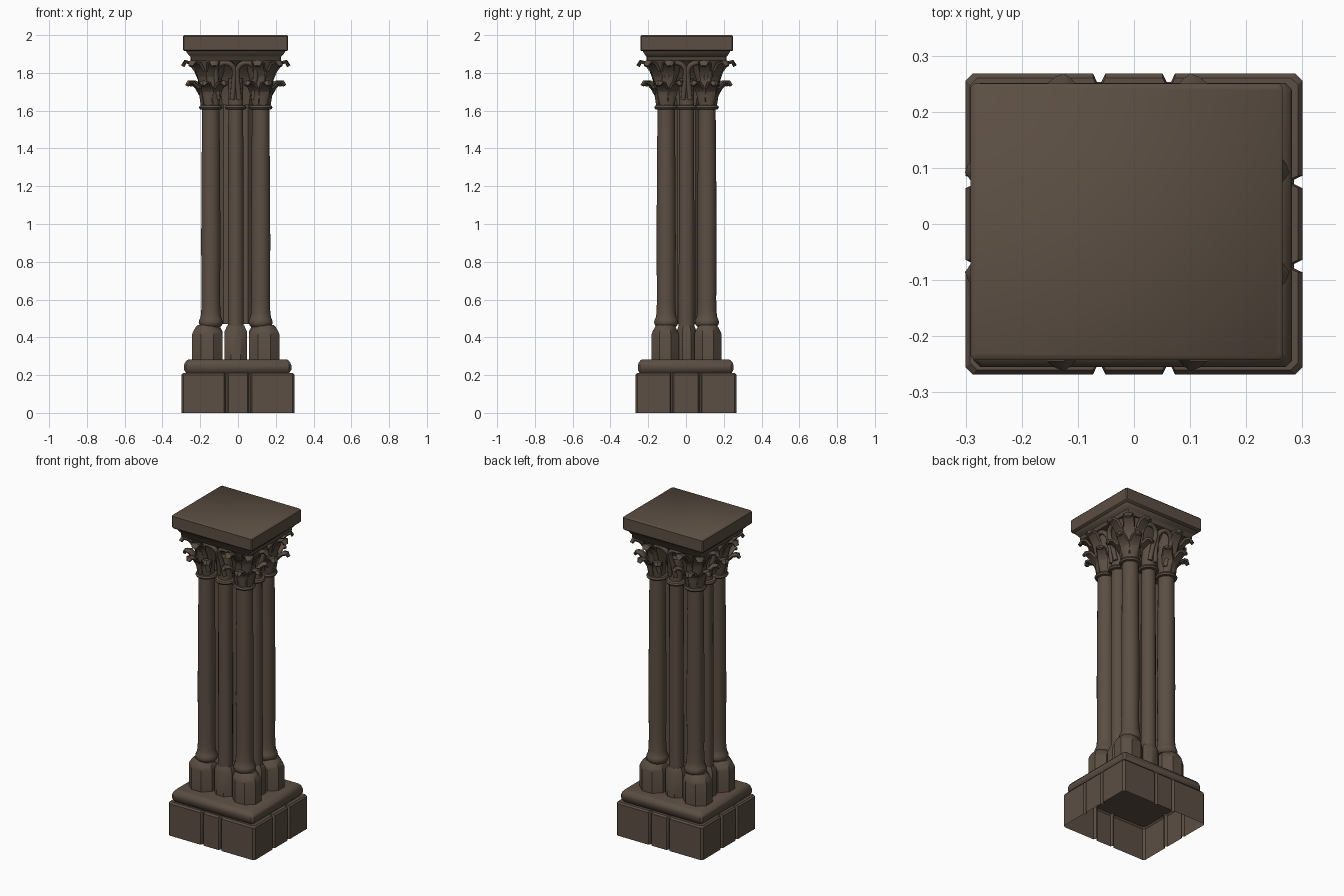
import bpy, bmesh, math
from mathutils import Vector

if "Cube" in bpy.data.objects:
    bpy.data.objects.remove(bpy.data.objects["Cube"])

stone = bpy.data.materials.new("dark brown stone")
stone.diffuse_color = (0.105, 0.077, 0.056, 1)
stone.use_nodes = True
stone.node_tree.nodes["Principled BSDF"].inputs["Base Color"].default_value = stone.diffuse_color
CX, CY = -0.012, 0.003          # the shaft cluster sits slightly off the plinth centre


def finish(bm, name, angle=40):
    bmesh.ops.recalc_face_normals(bm, faces=bm.faces)
    for f in bm.faces:
        f.smooth = True
    me = bpy.data.meshes.new(name)
    bm.to_mesh(me)
    bm.free()
    me.set_sharp_from_angle(angle=math.radians(angle))
    me.materials.append(stone)
    ob = bpy.data.objects.new(name, me)
    bpy.context.collection.objects.link(ob)
    return ob


def loft(name, rings, bottom=True, top=True, angle=40):
    """Skin a list of closed point rings."""
    bm = bmesh.new()
    vs = [[bm.verts.new(p) for p in r] for r in rings]
    n = len(rings[0])
    for a, b in zip(vs, vs[1:]):
        for i in range(n):
            j = (i + 1) % n
            bm.faces.new((a[i], a[j], b[j], b[i]))
    if bottom:
        bm.faces.new(vs[0][::-1])
    if top:
        bm.faces.new(vs[-1])
    return finish(bm, name, angle)


def lathe(name, profile, cx, cy, n=20, sy=1.0):
    off = math.pi / n
    k = 1 / math.cos(off)       # keep flats at the given radius
    loft(name, [[(cx + r * k * math.cos(off + 2 * math.pi * i / n),
                  cy + sy * r * k * math.sin(off + 2 * math.pi * i / n), z)
                 for i in range(n)] for r, z in profile])


def rect_ring(cx, cy, hx, hy, z, c=0.006):
    pts = [(hx, -hy + c), (hx, hy - c), (hx - c, hy), (-hx + c, hy),
           (-hx, hy - c), (-hx, -hy + c), (-hx + c, -hy), (hx - c, -hy)]
    return [(cx + x, cy + y, z) for x, y in pts]


def stack(name, cx, cy, levels, c=0.006, angle=40):
    loft(name, [rect_ring(cx, cy, hx, hy, z, c) for hx, hy, z in levels], angle=angle)


# Plinth: hollow underneath, three blocks per side parted by V grooves
def plinth_ring(s, z):
    hx, hy, c, d, w = 0.30 - s, 0.268 - s, 0.012, 0.015, 0.011
    pts = []
    for k, (half, dist) in enumerate(((hx, hy), (hy, hx), (hx, hy), (hy, hx))):
        g = 0.062 if k % 2 == 0 else 0.075
        side = [(-half + c, 0)]
        for m in (-g, g):
            side += [(m - w, 0), (m - w * 0.35, d), (m + w * 0.35, d), (m + w, 0)]
        side += [(half - c, 0)]
        a = k * math.pi / 2
        for u, e in side:
            v = -(dist - e)
            pts.append((u * math.cos(a) - v * math.sin(a),
                        u * math.sin(a) + v * math.cos(a), z))
    return pts


loft("plinth_blocks", [plinth_ring(0, 0), plinth_ring(0, 0.2), plinth_ring(0.008, 0.21)],
     bottom=False, angle=25)

# Rounded moulding over the plinth
stack("plinth_moulding", -0.002, -0.002,
      [(0.272, 0.243, 0.208), (0.277, 0.248, 0.218), (0.284, 0.253, 0.228), (0.284, 0.253, 0.252),
       (0.279, 0.249, 0.266), (0.268, 0.238, 0.279), (0.262, 0.232, 0.282)], 0.012)

# Inner core behind the shafts
stack("shaft_core", CX, CY, [(0.085, 0.068, 0.47), (0.085, 0.068, 1.66)], 0.02)

PED = [(0.08, 0.28), (0.08, 0.415), (0.075, 0.43), (0.06, 0.455), (0.05, 0.465)]
SHAFT = [(0.05, 0.455), (0.06, 0.465), (0.064, 0.48), (0.06, 0.495), (0.055, 0.505),
         (0.051, 0.53), (0.049, 0.6), (0.051, 0.9), (0.049, 1.25), (0.046, 1.61)]
RING = [(0.046, 1.605), (0.058, 1.608), (0.063, 1.617), (0.058, 1.627), (0.046, 1.631)]
BELL = [(0.046, 1.62), (0.048, 1.70), (0.058, 1.77), (0.078, 1.83), (0.098, 1.87)]


# Leaf: ridged strip swept along (outward, height, half width) stations
def leaf(name, cx, cy, ang, path, t=0.012):
    out = Vector((math.cos(ang), math.sin(ang), 0))
    side = Vector((-out.y, out.x, 0))
    rings = []
    for i, (r, z, w) in enumerate(path):
        a, b = path[max(i - 1, 0)], path[min(i + 1, len(path) - 1)]
        tan = (out * (b[0] - a[0]) + Vector((0, 0, b[1] - a[1]))).normalized()
        nor = side.cross(tan) * -1
        if i < 2 and nor.dot(out) < 0:
            nor = -nor
        p = Vector((cx, cy, 0)) + out * r + Vector((0, 0, z))
        rings.append([p + side * (w * u) + nor * (t * v) for u, v in
                      ((-1, 0.3), (-0.5, 0.6), (0, 1.0), (0.5, 0.6), (1, 0.3),
                       (0.8, -0.6), (0, -0.7), (-0.8, -0.6))])
    loft(name, rings, angle=50)


LOW = [(0.044, 1.63, 0.02), (0.052, 1.68, 0.027), (0.072, 1.72, 0.032),
       (0.100, 1.748, 0.032), (0.122, 1.75, 0.024), (0.132, 1.732, 0.012)]
HIGH = [(0.046, 1.67, 0.018), (0.056, 1.75, 0.028), (0.078, 1.81, 0.034),
        (0.108, 1.85, 0.036), (0.136, 1.858, 0.028), (0.148, 1.835, 0.014)]

# Four corner columns: pedestal, shaft, neck ring, leafy capital
for sx, dx in (("left", -1), ("right", 1)):
    for sy, dy in (("front", -1), ("back", 1)):
        tag = f"{sy}_{sx}"
        x, y = CX + dx * 0.132, CY + dy * 0.108
        lathe("corner_pedestal_" + tag, PED, CX + dx * 0.151, CY + dy * 0.113, 8, 0.9)
        lathe("corner_shaft_" + tag, SHAFT, x, y)
        lathe("corner_neck_ring_" + tag, RING, x, y)
        lathe("corner_bell_" + tag, BELL, x, y)
        diag = math.atan2(dy, dx)
        for i, a in enumerate((-80, -27, 27, 80)):
            leaf(f"low_leaf_{tag}_{i}", x, y, diag + math.radians(a), LOW)
        for i, a in enumerate((-52, 0, 52)):
            leaf(f"high_leaf_{tag}_{i}", x, y, diag + math.radians(a), HIGH)


# Capital hoops: tube arches leaning outward with the bell
def hoop(name, ox, oy, dist, u0, r):
    n = Vector((ox, oy, 0))
    s = Vector((-oy, ox, 0))
    flat = [(-r * 0.75, 1.66), (-r * 0.9, 1.74)]
    flat += [(-r * math.cos(math.pi * i / 10), 1.805 + 0.05 * math.sin(math.pi * i / 10))
             for i in range(11)]
    flat += [(r * 0.9, 1.74), (r * 0.75, 1.66)]
    cu = bpy.data.curves.new(name, 'CURVE')
    cu.dimensions = '3D'
    cu.bevel_depth = 0.014
    cu.bevel_resolution = 2
    cu.use_fill_caps = True
    sp = cu.splines.new('POLY')
    sp.points.add(len(flat) - 1)
    for q, (u, z) in zip(sp.points, flat):
        lean = dist + 0.055 * ((z - 1.66) / 0.2) ** 1.5
        q.co = (*(Vector((CX, CY, z)) + n * lean + s * (u0 + u)), 1)
    cu.materials.append(stone)
    bpy.context.collection.objects.link(bpy.data.objects.new(name, cu))


# Four slimmer columns in the middle of each side
for tag, ox, oy, d in (("front", 0, -1, 0.11), ("back", 0, 1, 0.11),
                       ("left", -1, 0, 0.13), ("right", 1, 0, 0.13)):
    x, y = CX + ox * d, CY + oy * d
    lathe("middle_pedestal_" + tag, [(0.06, 0.28), (0.06, 0.43), (0.045, 0.462)], x, y, 8, 0.9)
    lathe("middle_shaft_" + tag, [(0.042, 0.455), (0.041, 1.0), (0.039, 1.77)], x, y, 16)
    lathe("middle_neck_ring_" + tag, [(r * 0.93, z) for r, z in RING], x, y, 16)
    for i, u in enumerate((-0.056, 0.056)):
        hoop(f"capital_hoop_{tag}_{i}", ox, oy, d + 0.035, u, 0.05)

# Central bell of the capital
stack("capital_bell", CX, CY,
      [(0.10, 0.08, 1.63), (0.115, 0.095, 1.74), (0.145, 0.125, 1.81), (0.2, 0.18, 1.875)], 0.03)

# Abacus: stepped moulding and top slab
stack("abacus_moulding", CX, CY,
      [(0.235, 0.208, 1.862), (0.24, 0.212, 1.868), (0.24, 0.212, 1.885), (0.25, 0.22, 1.895),
       (0.262, 0.23, 1.912), (0.264, 0.232, 1.925)])
stack("abacus_slab", -0.013, 0.004,
      [(0.272, 0.24, 1.915), (0.278, 0.246, 1.922), (0.278, 0.246, 1.993), (0.272, 0.24, 2.0)])
